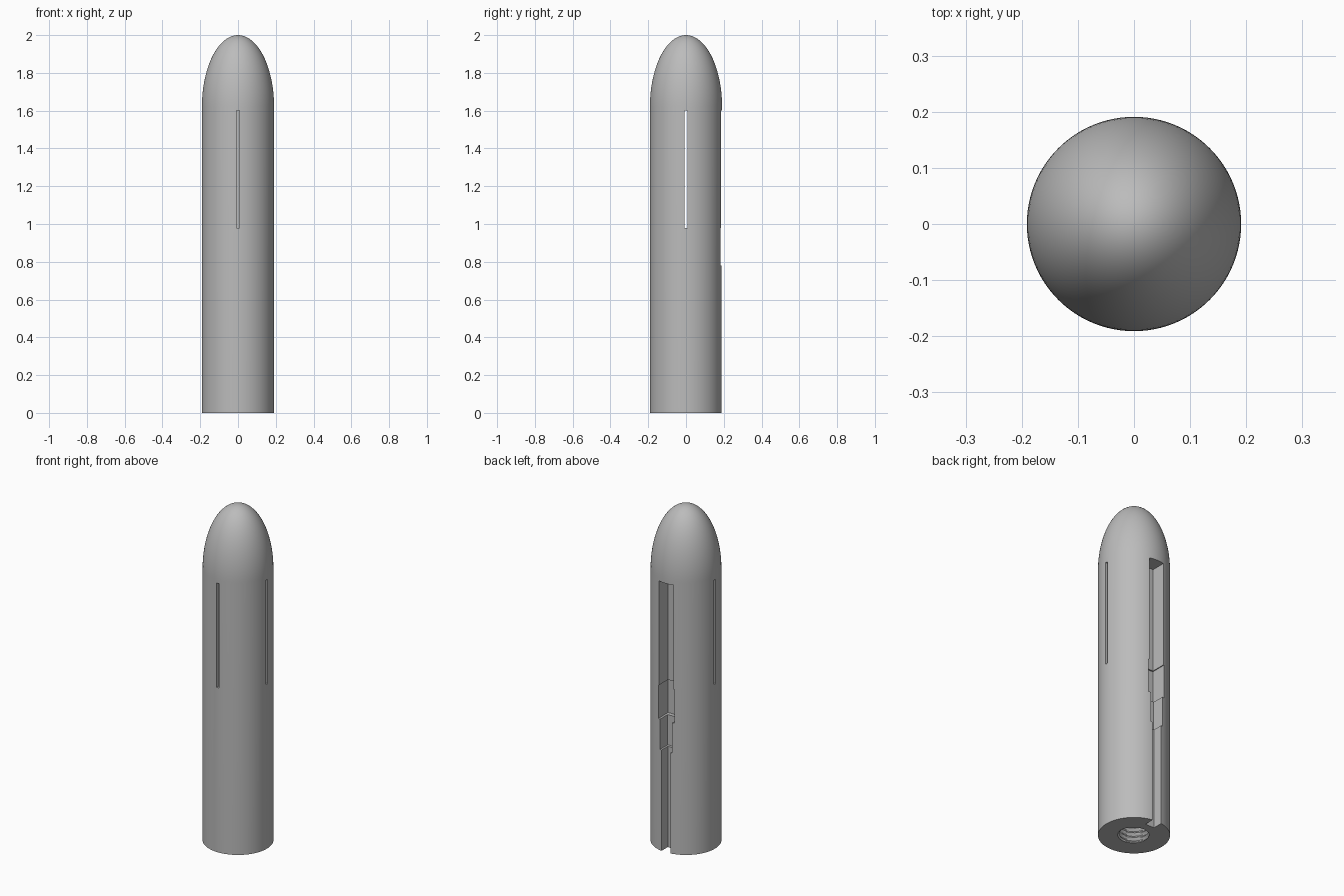
import bpy, bmesh, math

if "Cube" in bpy.data.objects:
    bpy.data.objects.remove(bpy.data.objects["Cube"])

RADIUS, SIDES = 0.191, 96
SHOULDER, HEIGHT = 1.62, 2.0

grey = bpy.data.materials.new("plain grey")
grey.use_nodes = True
grey.diffuse_color = (0.5, 0.5, 0.5, 1)
grey.node_tree.nodes["Principled BSDF"].inputs["Base Color"].default_value = (0.5, 0.5, 0.5, 1)


def make_object(name, bm):
    bmesh.ops.recalc_face_normals(bm, faces=bm.faces[:])
    mesh = bpy.data.meshes.new(name)
    bm.to_mesh(mesh)
    bm.free()
    mesh.materials.append(grey)
    obj = bpy.data.objects.new(name, mesh)
    bpy.context.collection.objects.link(obj)
    return obj


def stacked_rings(name, rings, sides):
    """Skin rings given as (z, radius at angle) and close both ends."""
    bm = bmesh.new()
    loops = []
    for z, radius_at in rings:
        loop = []
        for i in range(sides):
            a = math.tau * i / sides
            r = radius_at(a)
            loop.append(bm.verts.new((r * math.cos(a), r * math.sin(a), z)))
        loops.append(loop)
    for low, high in zip(loops, loops[1:]):
        for i in range(sides):
            j = (i + 1) % sides
            bm.faces.new((low[i], low[j], high[j], high[i]))
    bm.faces.new(loops[0][::-1])
    bm.faces.new(loops[-1])
    return make_object(name, bm)


def box(name, x0, x1, y0, y1, z0, z1):
    bm = bmesh.new()
    bmesh.ops.create_cube(bm, size=1)
    for v in bm.verts:
        v.co.x = x1 if v.co.x > 0 else x0
        v.co.y = y1 if v.co.y > 0 else y0
        v.co.z = z1 if v.co.z > 0 else z0
    return make_object(name, bm)


# Round body with an elliptical nose
rings = [(0, lambda a: RADIUS), (SHOULDER, lambda a: RADIUS)]
DOME_STEPS = 28
for k in range(1, DOME_STEPS + 1):
    t = math.pi / 2 * min(k / DOME_STEPS, 0.995)
    rings.append((SHOULDER + (HEIGHT - SHOULDER) * math.sin(t),
                  lambda a, r=RADIUS * math.cos(t): r))
body = stacked_rings("body", rings, SIDES)

# Threaded bore in the base: the groove follows a helix
PITCH, STEPS, BORE_DEPTH = 0.028, 6, 0.5


def thread_radius(z):
    def at(a):
        phase = (z / PITCH - a / math.tau) % 1
        return 0.076 + 0.014 * abs(2 * phase - 1)
    return at


count = int(BORE_DEPTH / PITCH * STEPS)
levels = [-0.01 + k * PITCH / STEPS for k in range(count)]
cutters = [stacked_rings("bore_cutter", [(z, thread_radius(z)) for z in levels], 48)]

# Stepped channel down the back: half width, floor depth, bottom, top
for half, floor, low, high in [(0.048, 0.1, 0.98, 1.6), (0.053, 0.092, 0.78, 0.98),
                               (0.04, 0.115, 0.6, 0.78), (0.029, 0.13, -0.02, 0.6)]:
    cutters.append(box("channel_cutter", -half, half, floor, 0.3, low, high))

# Narrow slits: one right through the sides, one in the front
SLIT = 0.007
cutters.append(box("side_slit_cutter", -0.3, 0.3, -SLIT, SLIT, 0.98, 1.601))
cutters.append(box("front_slit_cutter", -SLIT, SLIT, -0.3, 0, 0.98, 1.601))

# Apply the cuts, then drop the cutters
bpy.context.view_layer.objects.active = body
body.select_set(True)
for cutter in cutters:
    cutter.hide_render = True
    cut = body.modifiers.new(cutter.name, 'BOOLEAN')
    cut.operation, cut.solver, cut.object = 'DIFFERENCE', 'EXACT', cutter
    bpy.ops.object.modifier_apply(modifier=cut.name)
    bpy.data.objects.remove(cutter)

bpy.ops.object.shade_smooth_by_angle(angle=math.radians(25))
